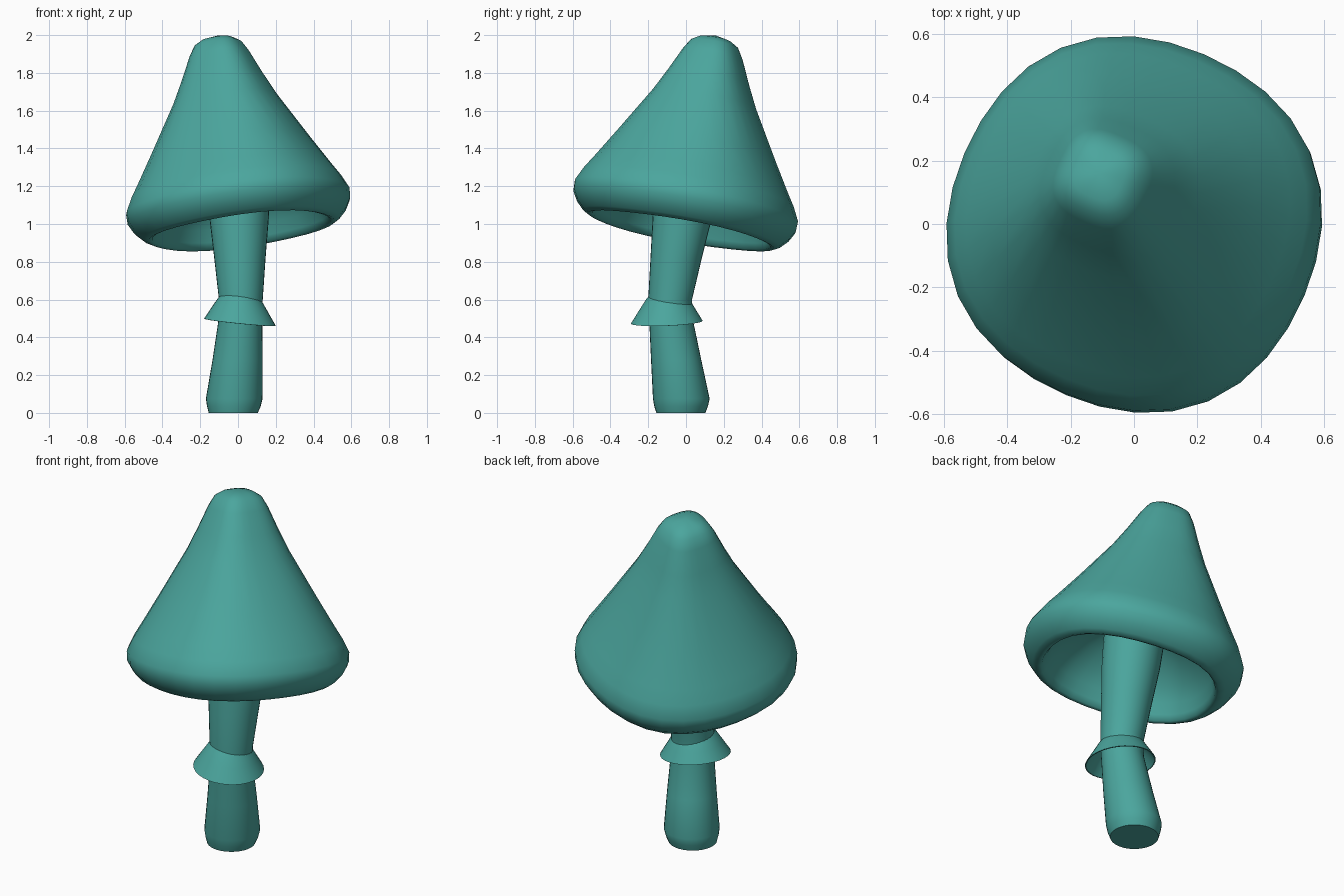
import bpy, bmesh, math

SEG = 32
teal = bpy.data.materials.new("teal")
teal.diffuse_color = (0.07, 0.38, 0.34, 1)


def loft(name, rings, angle=50, square=lambda r: 0):
    """Skin rings of (centre, slope_x, slope_y, radius); zero radius closes to a point."""
    bm = bmesh.new()
    loops = []
    for (cx, cy, cz), sx, sy, r in rings:
        if r == 0:
            loops.append([bm.verts.new((cx, cy, cz))] * SEG)
            continue
        loop = []
        for i in range(SEG):
            a = 2 * math.pi * i / SEG
            rr = r * (1 + square(r) * math.cos(4 * (a - math.radians(21))))
            dx, dy = rr * math.cos(a), rr * math.sin(a)
            loop.append(bm.verts.new((cx + dx, cy + dy, cz + sx * dx + sy * dy)))
        loops.append(loop)
    for lo, hi in zip(loops, loops[1:]):
        for i in range(SEG):
            j = (i + 1) % SEG
            corners = list(dict.fromkeys((lo[i], lo[j], hi[j], hi[i])))
            bm.faces.new(corners)
    bmesh.ops.recalc_face_normals(bm, faces=bm.faces)
    mesh = bpy.data.meshes.new(name)
    bm.to_mesh(mesh)
    bm.free()
    ob = bpy.data.objects.new(name, mesh)
    bpy.context.collection.objects.link(ob)
    mesh.materials.append(teal)
    bpy.ops.object.select_all(action='DESELECT')
    ob.select_set(True)
    bpy.context.view_layer.objects.active = ob
    bpy.ops.object.shade_smooth_by_angle(angle=math.radians(angle))
    return ob


# Cap: leaning bell, slightly four-sided, as (height along axis, radius) from apex to cavity
LEAN_X, LEAN_Y = -0.125, 0.18
profile = [(0.887, 0), (0.87, 0.08), (0.845, 0.122), (0.79, 0.155), (0.67, 0.21),
           (0.55, 0.27), (0.30, 0.418), (0.15, 0.51), (0.08, 0.555), (0.01, 0.59),
           (-0.04, 0.588), (-0.09, 0.56), (-0.13, 0.52), (-0.146, 0.49),
           (-0.14, 0.47), (-0.11, 0.455), (-0.05, 0.435), (0.02, 0.39),
           (0.10, 0.31), (0.17, 0.20), (0.21, 0.10), (0.22, 0)]
loft("cap", [((LEAN_X * h, LEAN_Y * h, 1.11 + h), -LEAN_X, -LEAN_Y, r)
             for h, r in profile], 80, lambda r: 0.06 - 0.07 * r)

# Stem: bent stalk with a rounded foot
loft("stem", [((-0.025, -0.027, 0), 0, 0, 0),
              ((-0.025, -0.027, 0), 0, 0, 0.13),
              ((-0.022, -0.026, 0.035), 0, 0, 0.142),
              ((-0.02, -0.025, 0.075), 0, 0, 0.15),
              ((-0.002, -0.052, 0.28), 0, 0, 0.133),
              ((0.013, -0.080, 0.50), 0, 0, 0.115),
              ((0.015, -0.084, 0.60), 0, 0, 0.116),
              ((0.010, -0.052, 0.82), 0, 0, 0.136),
              ((0.006, -0.020, 1.03), 0, 0, 0.157),
              ((0.0, 0.0, 1.20), 0, 0, 0.165),
              ((0.0, 0.0, 1.20), 0, 0, 0)])

# Skirt: thin flared collar around the stem
loft("skirt", [((0.012, -0.088, 0.625), -0.1, -0.12, 0.095),
               ((0.012, -0.090, 0.590), -0.1, -0.08, 0.122),
               ((0.011, -0.095, 0.545), -0.1, -0.02, 0.150),
               ((0.010, -0.102, 0.480), -0.1, 0.04, 0.190),
               ((0.010, -0.102, 0.479), -0.1, 0.04, 0.184),
               ((0.011, -0.095, 0.540), -0.1, -0.02, 0.144),
               ((0.012, -0.090, 0.582), -0.1, -0.08, 0.105)])
